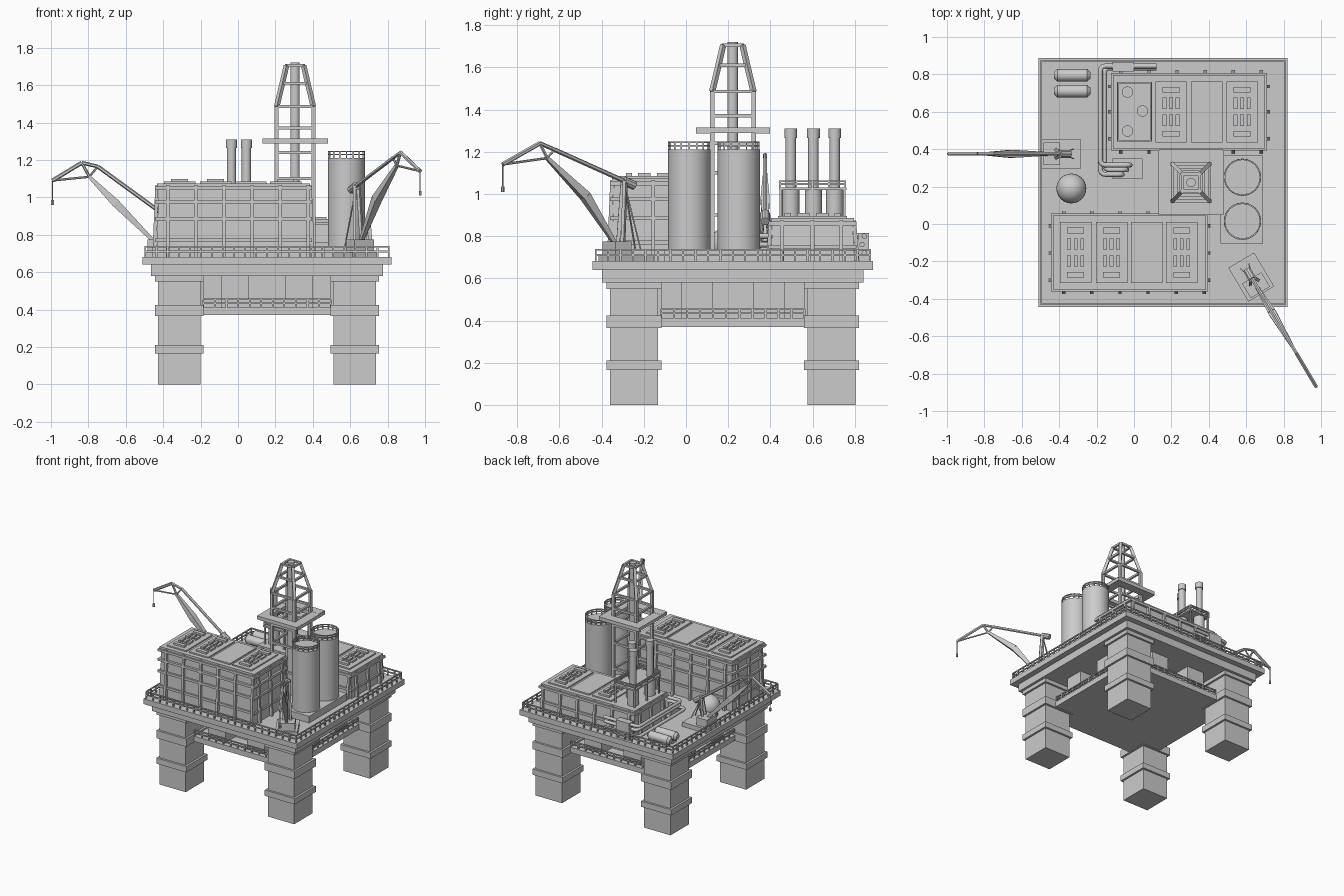
import bpy, bmesh, math
from mathutils import Vector, Matrix

if "Cube" in bpy.data.objects:
    bpy.data.objects.remove(bpy.data.objects["Cube"])

CX, CY = 0.155, 0.222          # centre of the square deck


def finish(bm, name, smooth=False):
    me = bpy.data.meshes.new(name)
    bm.to_mesh(me)
    bm.free()
    ob = bpy.data.objects.new(name, me)
    bpy.context.collection.objects.link(ob)
    if smooth:
        bpy.ops.object.select_all(action='DESELECT')
        ob.select_set(True)
        bpy.context.view_layer.objects.active = ob
        bpy.ops.object.shade_smooth_by_angle(angle=math.radians(35))
    return ob


def box(bm, x0, x1, y0, y1, z0, z1, taper=0.0):
    vs = bmesh.ops.create_cube(bm, size=1)['verts']
    for v in vs:
        t = taper if v.co.z > 0 else 0
        v.co = Vector((x0 + t if v.co.x < 0 else x1 - t,
                       y0 + t if v.co.y < 0 else y1 - t,
                       z0 if v.co.z < 0 else z1))
    return vs


def tube(bm, p, q, r1, r2=None, n=12):
    p, q = Vector(p), Vector(q)
    d = q - p
    m = Matrix.Translation((p + q) / 2) @ d.to_track_quat('Z', 'Y').to_matrix().to_4x4()
    if n == 4:
        m = m @ Matrix.Rotation(math.pi / 4, 4, 'Z')
    return bmesh.ops.create_cone(bm, cap_ends=True, segments=n, radius1=r1,
                                 radius2=r1 if r2 is None else r2, depth=d.length, matrix=m)['verts']


def rail(bm, p, q, h, step=0.06, w=0.006):
    p, q = Vector(p), Vector(q)
    n = max(1, round((q - p).length / step))
    up = Vector((0, 0, h))
    for i in range(n + 1):
        a = p.lerp(q, i / n)
        tube(bm, a, a + up, w, n=4)
    for f in (0.55, 1):
        tube(bm, p + up * f, q + up * f, w, n=4)


def rail_square(bm, x0, x1, y0, y1, z, h, step=0.06):
    c = [(x0, y0, z), (x1, y0, z), (x1, y1, z), (x0, y1, z)]
    for i in range(4):
        rail(bm, c[i], c[(i + 1) % 4], h, step)


def square(bm, h, z0, z1, x=CX, y=CY):
    box(bm, x - h, x + h, y - h, y + h, z0, z1)


# legs with collars
bm = bmesh.new()
for sx in (-1, 1):
    for sy in (-1, 1):
        x, y = CX + sx * 0.47, CY + sy * 0.468
        square(bm, 0.114, 0, 0.6, x, y)
        for z0, z1 in ((0.165, 0.21), (0.365, 0.425), (0.55, 0.585)):
            square(bm, 0.13, z0, z1, x, y)
finish(bm, "legs")

# main deck and lower deck
bm = bmesh.new()
square(bm, 0.665, 0.64, 0.682)
square(bm, 0.62, 0.58, 0.641)
finish(bm, "main_deck")
bm = bmesh.new()
square(bm, 0.5, 0.37, 0.412)
finish(bm, "lower_deck")

# machinery blocks between the decks
bm = bmesh.new()
square(bm, 0.34, 0.41, 0.585)
for s in (-1, 1):
    for o in (-0.17, 0.17):
        for a, b in ((o, s * 0.39), (s * 0.39, o)):
            square(bm, 0.075, 0.41, 0.585, CX + a, CY + b)
finish(bm, "lower_blocks")

# railings
bm = bmesh.new()
h = 0.65
rail_square(bm, CX - h, CX + h, CY - h, CY + h, 0.68, 0.055)
for s in (-1, 1):
    k, e = 0.34, 0.49 * s
    rail(bm, (CX - k, CY + e, 0.41), (CX + k, CY + e, 0.41), 0.045)
    rail(bm, (CX + e, CY - k, 0.41), (CX + e, CY + k, 0.41), 0.045)
finish(bm, "railings")


# module buildings: tapered walls, ribs, bands and roof panels
def building(name, x0, x1, y0, y1, top, bands, panels, ribs_x, ribs_y):
    bm = bmesh.new()
    box(bm, x0, x1, y0, y1, 0.68, top, 0.012)
    for z in bands:
        box(bm, x0 - 0.008, x1 + 0.008, y0 - 0.008, y1 + 0.008, z - 0.009, z + 0.009)
    box(bm, x0 + 0.003, x1 - 0.003, y0 + 0.003, y1 - 0.003, top - 0.025, top)

    def rib(ax, pos, edge, s):
        pts = [(edge, 0.68), (edge + s * 0.022, 0.68), (edge + s * 0.006, top - 0.01), (edge - s * 0.01, top - 0.01)]
        loops = []
        for o in (-0.009, 0.009):
            loops.append([bm.verts.new((pos + o, e, z) if ax == 'x' else (e, pos + o, z)) for e, z in pts])
        a, b = loops
        fs = [bm.faces.new(a), bm.faces.new(b[::-1])]
        fs += [bm.faces.new((a[i], b[i], b[(i + 1) % 4], a[(i + 1) % 4])) for i in range(4)]
        bmesh.ops.recalc_face_normals(bm, faces=fs)
    for x in ribs_x:
        rib('x', x, y0, -1)
        rib('x', x, y1, 1)
    for y in ribs_y:
        rib('y', y, x0, -1)
        rib('y', y, x1, 1)
    for px, vent in panels:
        yc = (y0 + y1) / 2
        box(bm, px - 0.084, px + 0.084, y0 + 0.037, y1 - 0.037, top, top + 0.01)
        if vent:
            for s in (-1, 1):
                box(bm, px - 0.045, px + 0.045, yc + s * 0.118 - 0.015, yc + s * 0.118 + 0.015, top, top + 0.024)
                for i in (-1, 0, 1):
                    box(bm, px + i * 0.035 - 0.01, px + i * 0.035 + 0.01,
                        yc + s * 0.045 - 0.03, yc + s * 0.045 + 0.03, top, top + 0.024)
    finish(bm, name)


building("front_building", -0.436, 0.388, -0.353, 0.048, 1.075, (0.77, 0.885, 0.975, 1.05),
         ((-0.312, 1), (-0.12, 1), (0.068, 0), (0.255, 1)),
         [-0.375 + 0.15 * i for i in range(6)], (-0.3, -0.155, -0.01))
building("rear_building", -0.115, 0.703, 0.4, 0.8, 0.885, (0.75, 0.86),
         ((0.198, 1), (0.388, 0), (0.578, 1)),
         [-0.07 + 0.15 * i for i in range(6)], (0.455, 0.6, 0.735))

# exhaust stacks with service platform
bm = bmesh.new()
for x, y in ((-0.035, 0.705), (0.045, 0.604), (-0.035, 0.497)):
    tube(bm, (x, y, 0.88), (x, y, 1.03), 0.041, n=20)
    tube(bm, (x, y, 1.03), (x, y, 1.31), 0.025, n=20)
    tube(bm, (x, y, 1.265), (x, y, 1.31), 0.03, n=20)
finish(bm, "exhaust_stacks", True)
bm = bmesh.new()
box(bm, -0.09, 0.095, 0.44, 0.76, 1.018, 1.03)
rail_square(bm, -0.085, 0.09, 0.445, 0.755, 1.03, 0.03, 0.08)
for x in (-0.08, 0.085):
    for y in (0.45, 0.6, 0.75):
        tube(bm, (x, y, 0.88), (x, y, 1.02), 0.008, n=4)
finish(bm, "stack_platform")

# derrick: four legs, straight then tapering
bm = bmesh.new()
DX, DY = 0.305, 0.222
levels = [(0.68, 0.098), (0.9, 0.098), (1.1, 0.098), (1.24, 0.098), (1.37, 0.098), (1.485, 0.098), (1.61, 0.068), (1.705, 0.046)]
ring = [[Vector((DX + sx * h, DY + sy * h, z)) for sx, sy in ((-1, -1), (1, -1), (1, 1), (-1, 1))] for z, h in levels]
for i, r in enumerate(ring):
    for k in range(4):
        if i:
            tube(bm, ring[i - 1][k], r[k], 0.015, n=4)
            tube(bm, r[k], r[(k + 1) % 4], 0.011, n=4)
finish(bm, "derrick_frame")
bm = bmesh.new()
for s in (-1, 1):
    box(bm, DX - 0.17, DX + 0.17, DY + s * 0.14 - 0.035, DY + s * 0.14 + 0.035, 1.287, 1.315)
    box(bm, DX + s * 0.14 - 0.035, DX + s * 0.14 + 0.035, DY - 0.17, DY + 0.17, 1.288, 1.314)
finish(bm, "derrick_platform")
bm = bmesh.new()
tube(bm, (DX, DY, 0.68), (DX, DY, 1.72), 0.025, n=16)
finish(bm, "drill_pipe", True)

# storage silos on a pad, with rim railings
bm = bmesh.new()
box(bm, 0.462, 0.69, -0.105, 0.365, 0.68, 0.735)
finish(bm, "silo_pad")
for n, y in enumerate((0.015, 0.25)):
    bm = bmesh.new()
    tube(bm, (0.58, y, 0.73), (0.58, y, 1.21), 0.1, n=24)
    P = [Vector((0.58 + 0.096 * math.cos(a * math.pi / 8), y + 0.096 * math.sin(a * math.pi / 8), 1.21)) for a in range(16)]
    for i in range(16):
        rail(bm, P[i], P[(i + 1) % 16], 0.035, 0.1, 0.005)
    finish(bm, f"silo_{n + 1}", True)


# cranes: profile given as (reach, height), placed by pivot and heading
def crane(name, px, py, ang, mid, head, apex, knee, tip, stay):
    bm = bmesh.new()
    foot = (0.0, 0.77)
    P = lambda a, y=0: Vector((a[0], y, a[1]))
    tube(bm, P(foot), P(mid), 0.013, 0.03, 4)                 # boom
    tube(bm, P(mid), P(head), 0.03, 0.012, 4)
    tube(bm, P(head), P(apex), 0.008, n=6)
    tube(bm, P(head), P(knee), 0.006, n=6)
    tube(bm, P(apex), P(tip), 0.011, n=6)                     # jib
    tube(bm, P(head), P(tip), 0.006, n=6)
    tube(bm, P(knee), P(apex), 0.01, n=6)
    tube(bm, P(knee), P(stay), 0.011, n=6)                    # stay arm
    w = P(stay).lerp(P(knee), 0.13)
    tube(bm, P(stay), w, 0.022, n=10)                         # counterweight
    for y in (-0.025, 0.025):
        tube(bm, (-0.03, y, 0.7), w + Vector((0, y * 0.5, 0)), 0.012, n=4)
        tube(bm, (-0.13, y, 0.74), w, 0.004, n=4)
    tube(bm, P(tip), P((tip[0], tip[1] - 0.12)), 0.003, n=6)  # hook line
    tube(bm, P((tip[0], tip[1] - 0.13)), P((tip[0], tip[1] - 0.105)), 0.008, n=6)
    box(bm, -0.17, 0.04, -0.08, 0.08, 0.68, 0.715)
    box(bm, -0.06, 0.03, -0.06, 0.06, 0.71, 0.775)
    ob = finish(bm, name)
    ob.location = (px, py, 0)
    ob.rotation_euler = (0, 0, ang)


crane("side_crane", -0.455, 0.375, math.pi, (0.2, 0.97), (0.34, 1.11), (0.38, 1.185),
      (0.295, 1.165), (0.537, 1.09), (-0.11, 0.87))
crane("corner_crane", 0.66, -0.34, math.atan2(-0.86, 0.51), (0.16, 0.99), (0.37, 1.17), (0.41, 1.24),
      (0.33, 1.21), (0.615, 1.14), (-0.11, 1.04))

# horizontal tanks on saddles and a round tank
bm = bmesh.new()
for y in (0.795, 0.71):
    tube(bm, (-0.41, y, 0.735), (-0.25, y, 0.735), 0.033, n=20)
    tube(bm, (-0.427, y, 0.735), (-0.41, y, 0.735), 0.018, 0.033, n=20)
    tube(bm, (-0.25, y, 0.735), (-0.233, y, 0.735), 0.033, 0.018, n=20)
    for x in (-0.385, -0.28):
        box(bm, x - 0.012, x + 0.012, y - 0.028, y + 0.028, 0.68, 0.72)
finish(bm, "horizontal_tanks", True)
bm = bmesh.new()
bmesh.ops.create_uvsphere(bm, u_segments=24, v_segments=14, radius=0.08,
                          matrix=Matrix.Translation((-0.335, 0.19, 0.76)))
tube(bm, (-0.335, 0.19, 0.68), (-0.335, 0.19, 0.72), 0.06, n=20)
finish(bm, "round_tank", True)


# pipe run around the rear building
def pipe(name, pts, r, bend=0.045):
    V = [Vector(p) for p in pts]
    out = [V[0]]
    for a, b, c in zip(V, V[1:], V[2:]):
        s, e = b + (a - b).normalized() * bend, b + (c - b).normalized() * bend
        out += [s.lerp(b, t).lerp(b.lerp(e, t), t) for t in (0, 0.25, 0.5, 0.75, 1)]
    out.append(V[-1])
    cu = bpy.data.curves.new(name, 'CURVE')
    cu.dimensions, cu.bevel_depth, cu.bevel_resolution, cu.use_fill_caps = '3D', r, 2, True
    sp = cu.splines.new('POLY')
    sp.points.add(len(out) - 1)
    for p, v in zip(sp.points, out):
        p.co = (*v, 1)
    bpy.context.collection.objects.link(bpy.data.objects.new(name, cu))


for i, (d, z) in enumerate(((0, 0.72), (0.022, 0.76), (0, 0.80))):
    ye = 0.265 + 0.025 * i
    pipe(f"pipe_{i + 1}", [(0.12, 0.845 - d / 2, z), (-0.18 + d, 0.845 - d / 2, z), (-0.18 + d, ye, z),
                           (-0.06 + 0.02 * i, ye, z), (-0.06 + 0.02 * i, ye, 0.69 if z < 0.75 else 0.68)], 0.013, 0.03)
bm = bmesh.new()
box(bm, -0.115, 0.0, 0.815, 0.867, 0.68, 0.815)
box(bm, -0.115, 0.045, 0.24, 0.35, 0.68, 0.71)
finish(bm, "pipe_manifolds")
